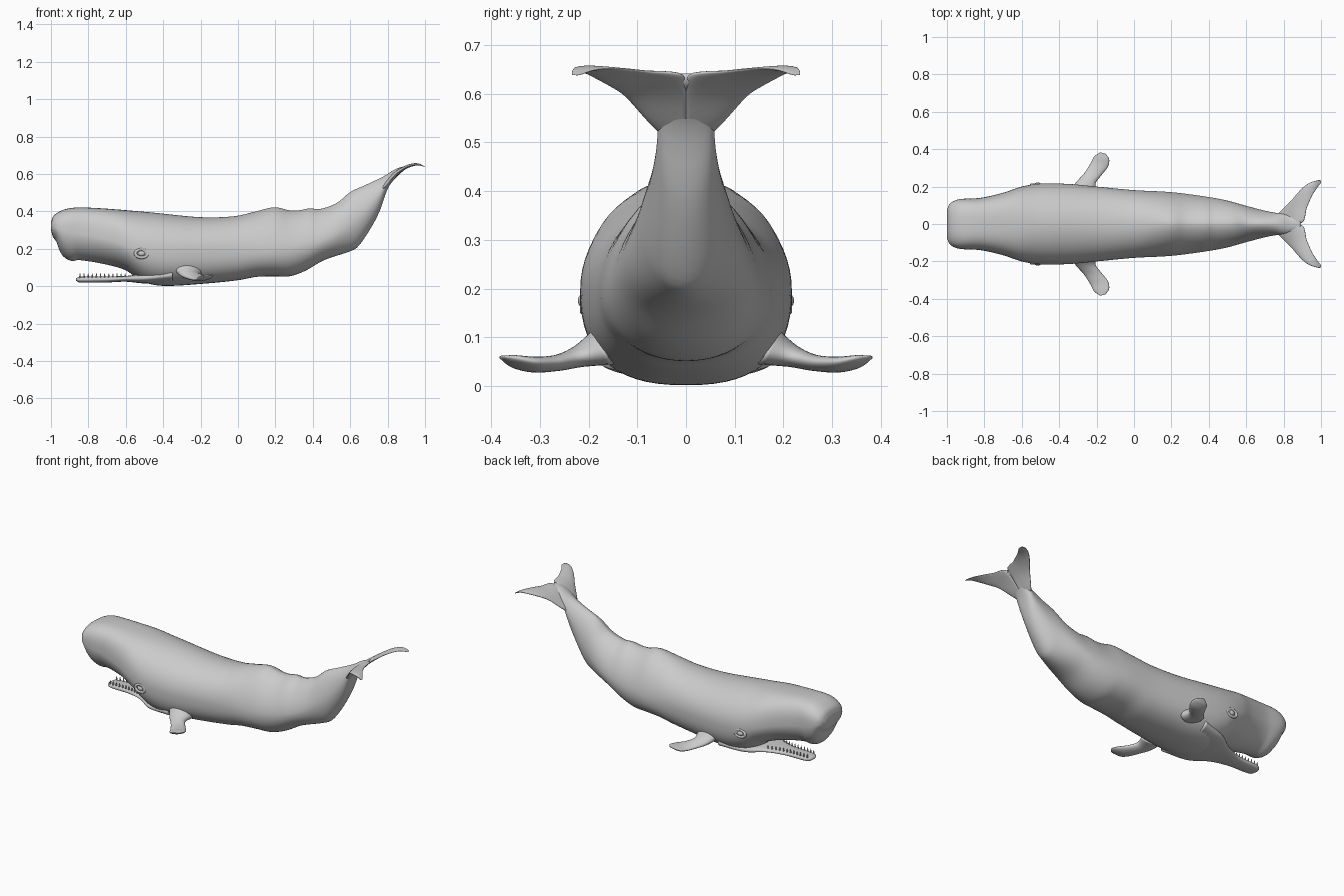
import bpy, bmesh
from math import sin, cos, pi, radians
from mathutils import Vector

if "Cube" in bpy.data.objects:
    bpy.data.objects.remove(bpy.data.objects["Cube"])


def curve(keys, x):
    """Smooth interpolation through (position, value) keys."""
    if x <= keys[0][0]:
        return keys[0][1]
    if x >= keys[-1][0]:
        return keys[-1][1]
    i = max(k for k in range(len(keys) - 1) if keys[k][0] <= x)

    def slope(a):
        lo, hi = max(a - 1, 0), min(a + 1, len(keys) - 1)
        return (keys[hi][1] - keys[lo][1]) / (keys[hi][0] - keys[lo][0])
    (x0, v0), (x1, v1) = keys[i], keys[i + 1]
    h = x1 - x0
    t = (x - x0) / h
    return (v0 * (2*t**3 - 3*t*t + 1) + v1 * (3*t*t - 2*t**3)
            + h * (slope(i) * (t**3 - 2*t*t + t) + slope(i + 1) * (t**3 - t*t)))


def loft(name, rings, mirror=False):
    """Skin a list of closed rings and cap both ends."""
    bm = bmesh.new()
    loops = [[bm.verts.new(p) for p in ring] for ring in rings]
    n = len(loops[0])
    for a, b in zip(loops, loops[1:]):
        for i in range(n):
            bm.faces.new((a[i], a[(i + 1) % n], b[(i + 1) % n], b[i]))
    bm.faces.new(loops[0])
    bm.faces.new(loops[-1])
    bmesh.ops.recalc_face_normals(bm, faces=bm.faces)
    return finish(name, bm, mirror)


def finish(name, bm, mirror=False):
    mesh = bpy.data.meshes.new(name)
    bm.to_mesh(mesh)
    bm.free()
    for p in mesh.polygons:
        p.use_smooth = True
    ob = bpy.data.objects.new(name, mesh)
    bpy.context.collection.objects.link(ob)
    if mirror:
        m = ob.modifiers.new("mirror", 'MIRROR')
        m.use_axis = (False, True, False)
        m.use_mirror_merge = False
    return ob


def spow(v, e):
    return abs(v) ** e * (1 if v >= 0 else -1)


def section(x, top, mid, bot, width, ntop, nbot, n=64):
    """Superellipse ring in the yz plane with separate upper and lower halves."""
    ring = []
    for i in range(n):
        a = 2 * pi * i / n
        e = 2 / (ntop if sin(a) >= 0 else nbot)
        h = top - mid if sin(a) >= 0 else mid - bot
        ring.append((x, width * spow(cos(a), e), mid + h * spow(sin(a), e)))
    return ring


# Body: side profile, widths and section roundness along x
TOP = [(-1, .34), (-.99, .37), (-.97, .39), (-.93, .41), (-.87, .42), (-.74, .417),
       (-.47, .395), (-.2, .369), (-.02, .374), (.09, .398), (.195, .422), (.275, .406),
       (.33, .406), (.38, .416), (.44, .413), (.53, .446), (.6, .503), (.68, .54),
       (.78, .588), (.84, .625), (.89, .642)]
BOTTOM = [(-1, .30), (-.99, .265), (-.97, .235), (-.955, .19), (-.93, .155), (-.89, .135),
          (-.85, .14), (-.7, .115), (-.6, .085), (-.55, .05), (-.5, .02), (-.4, .002),
          (-.2, .012), (0, .032), (.1, .05), (.2, .053), (.275, .053), (.355, .08),
          (.46, .139), (.6, .187), (.64, .21), (.7, .294), (.757, .40), (.8, .52),
          (.85, .59), (.89, .625)]
MID = [(-1, .32), (-.9, .29), (-.7, .25), (-.5, .2), (0, .19), (.3, .2), (.5, .26),
       (.65, .36), (.75, .48), (.8, .56), (.85, .608), (.89, .634)]
WIDTH = [(-1, .075), (-.99, .1), (-.97, .12), (-.93, .133), (-.82, .14), (-.7, .167),
         (-.6, .2), (-.5, .216), (-.35, .214), (-.2, .2), (0, .181), (.2, .17), (.4, .144),
         (.5, .125), (.6, .097), (.7, .071), (.75, .061), (.8, .055), (.89, .03)]
NTOP = [(-1, 2.4), (-.9, 3), (-.7, 2.7), (-.5, 2.1), (0, 2), (.2, 1.7), (.6, 1.7), (.89, 2)]
NBOT = [(-1, 2), (-.8, 1.8), (-.6, 2), (-.4, 2.5), (0, 2.4), (.3, 2.1), (.89, 2)]
steps = 130
xs = [-1 + .003 * i for i in range(12)]
xs += [-.964 + (.89 + .964) * i / steps for i in range(steps + 1)]
loft("body", [section(x, *(curve(k, x) for k in (TOP, MID, BOTTOM, WIDTH, NTOP, NBOT)))
              for x in xs])

# Lower jaw: slim rod that widens into the throat
JTOP = [(-.867, .042), (-.85, .05), (-.6, .055), (-.5, .07), (-.35, .1)]
JBOT = [(-.867, .03), (-.85, .02), (-.7, .02), (-.6, .024), (-.5, .015), (-.35, .02)]
JWID = [(-.867, .018), (-.855, .036), (-.83, .044), (-.7, .053), (-.6, .09), (-.5, .155),
        (-.35, .19)]
jaw = []
for i in range(61):
    x = -.867 + .517 * (i / 60) ** 1.4
    t, b = curve(JTOP, x), curve(JBOT, x)
    jaw.append(section(x, t, (t + b) / 2, b, curve(JWID, x), 2.8, 2.2, 32))
loft("lower_jaw", jaw)

# Teeth: a row of small cones along each side of the jaw
bm = bmesh.new()
for i in range(12):
    x = -.845 + .022 * i
    new = bmesh.ops.create_cone(bm, cap_ends=True, segments=10, radius1=.006,
                                radius2=.0015, depth=.026)["verts"]
    bmesh.ops.translate(bm, verts=new, vec=(x, curve(JWID, x) * .75, .056))
finish("teeth", bm, mirror=True)

# Tail flukes: thin swept blades following the upward curve of the tail
LEAD = [(0, .755), (.04, .762), (.07, .785), (.1, .815), (.13, .845), (.16, .87),
        (.19, .898), (.215, .93), (.228, .96), (.234, .985)]
TRAIL = [(0, .885), (.012, .905), (.04, .915), (.08, .922), (.12, .938), (.16, .957),
         (.2, .984), (.22, .999), (.234, .998)]
FLUKE_Z = [(.75, .5), (.8, .553), (.85, .605), (.9, .637), (.94, .65), (.97, .65),
           (1, .638)]
FTHICK = [(0, .026), (.05, .021), (.1, .014), (.2, .008), (.234, .003)]
fluke = []
for i in range(41):
    y = .234 * (1 - (1 - i / 40) ** 1.4)
    lead, trail, th = curve(LEAD, y), curve(TRAIL, y), curve(FTHICK, y)
    ring = []
    for j in range(32):
        a = 2 * pi * j / 32
        u = .5 + .5 * cos(a)
        x = lead + (trail - lead) * u
        ring.append((x, y, curve(FLUKE_Z, x) + th * sin(a) * (1.15 - .6 * u)))
    fluke.append(ring)
loft("tail_flukes", fluke, mirror=True)

# Flippers: paddles sweeping out, down and back (lead edge, trailing edge, thickness)
FIN = [((-.345, .165, .10), (-.195, .165, .07), .042),
       ((-.312, .22, .065), (-.206, .215, .06), .024),
       ((-.267, .27, .045), (-.175, .26, .05), .017),
       ((-.235, .32, .038), (-.14, .305, .05), .015),
       ((-.213, .36, .044), (-.133, .347, .057), .011),
       ((-.180, .383, .058), (-.153, .377, .060), .003)]


def fin_value(t, part, axis=None):
    return curve([(i, s[part] if axis is None else s[part][axis])
                  for i, s in enumerate(FIN)], t)


fin = []
for i in range(31):
    t = i / 6
    lead = Vector([fin_value(t, 0, k) for k in range(3)])
    trail = Vector([fin_value(t, 1, k) for k in range(3)])
    side = Vector((0, .5 * max(0, 1 - t / 2), 1)).normalized()
    ring = []
    for j in range(28):
        a = 2 * pi * j / 28
        ring.append(lead.lerp(trail, .5 + .5 * cos(a)) + side * fin_value(t, 2) * sin(a))
    fin.append(ring)
loft("flippers", fin, mirror=True)

# Eyes: flattened eyeball inside a raised oval lid
EYE = Vector((-.515, .209, .175))
bm = bmesh.new()
ball = bmesh.ops.create_uvsphere(bm, u_segments=20, v_segments=12, radius=1)["verts"]
for v in ball:
    v.co = EYE + Vector((v.co.x * .02, v.co.y * .013, v.co.z * .015))
finish("eyes", bm, mirror=True)
bm = bmesh.new()
lids = []
for i in range(32):
    a = 2 * pi * i / 32
    lids.append([bm.verts.new(EYE + Vector(((.033 + .009 * cos(b)) * cos(a), .009 * sin(b),
                                            (.022 + .008 * cos(b)) * sin(a))))
                 for b in [2 * pi * j / 10 for j in range(10)]])
for i in range(32):
    a, b = lids[i], lids[(i + 1) % 32]
    for j in range(10):
        bm.faces.new((a[j], b[j], b[(j + 1) % 10], a[(j + 1) % 10]))
bmesh.ops.recalc_face_normals(bm, faces=bm.faces)
finish("eyelids", bm, mirror=True)
